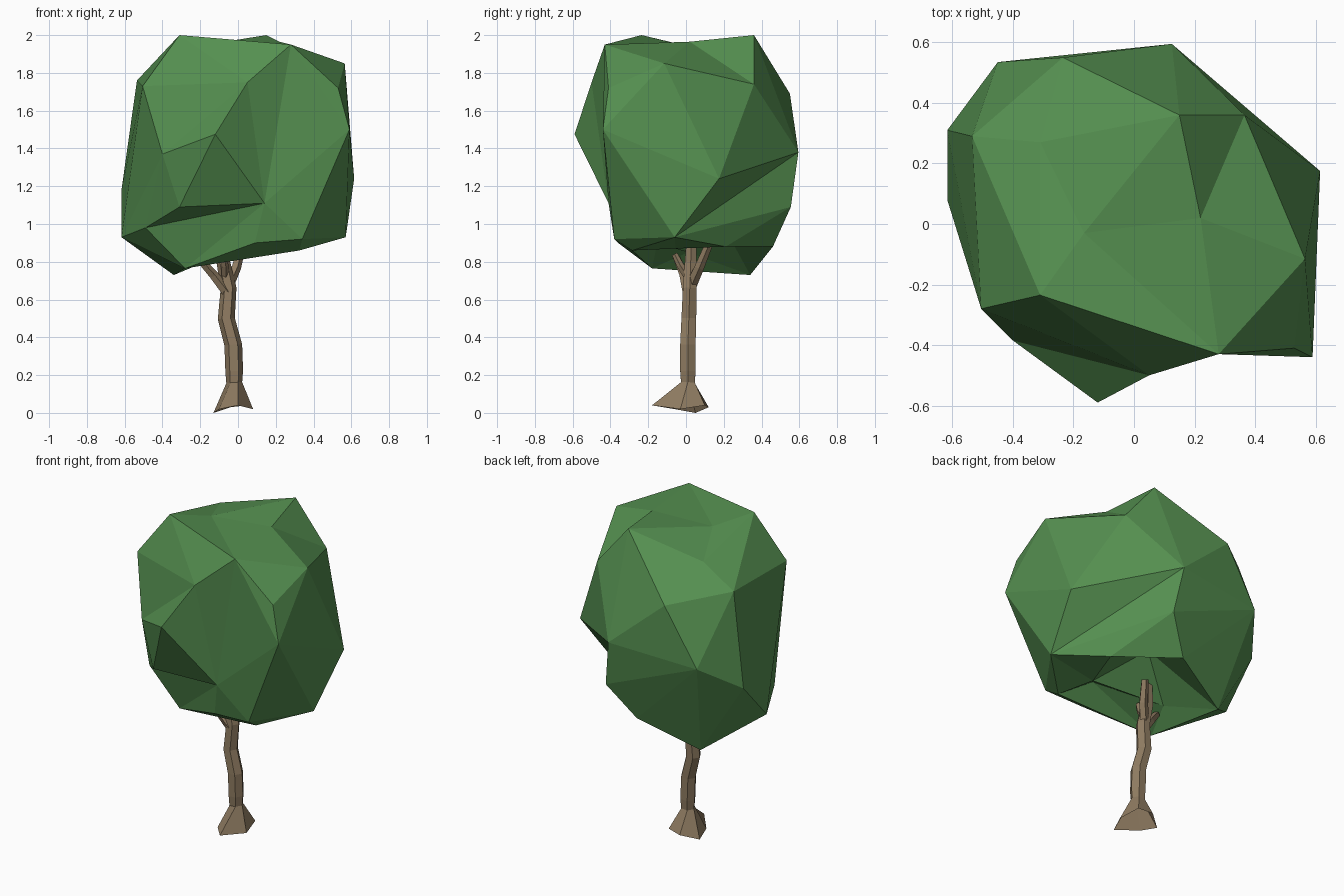
import bpy, bmesh, math
from mathutils import Vector

if "Cube" in bpy.data.objects:
    bpy.data.objects.remove(bpy.data.objects["Cube"])


def material(name, colour):
    m = bpy.data.materials.new(name)
    m.diffuse_color = (*colour, 1)
    m.use_nodes = True
    m.node_tree.nodes["Principled BSDF"].inputs["Base Color"].default_value = m.diffuse_color
    return m


LEAF = material("leaf green", (0.09, 0.275, 0.08))
BARK = material("bark brown", (0.275, 0.2, 0.12))


def finish(bm, name, mat):
    bmesh.ops.recalc_face_normals(bm, faces=bm.faces[:])
    mesh = bpy.data.meshes.new(name)
    bm.to_mesh(mesh)
    bm.free()
    mesh.materials.append(mat)
    obj = bpy.data.objects.new(name, mesh)
    bpy.context.collection.objects.link(obj)
    return obj


def stem(name, path, sides=6, base=None):
    """Faceted tube along (x, y, z, radius) points, with an optional open flared base ring."""
    bm = bmesh.new()
    pts = [Vector(p[:3]) for p in path]
    turn = Vector((0, 0, 1)).rotation_difference(pts[-1] - pts[0])
    rings = [[bm.verts.new(b) for b in base]] if base else []
    for c, p in zip(pts, path):
        ring = []
        for i in range(sides):
            a = math.tau * i / sides
            ring.append(bm.verts.new(c + turn @ Vector((p[3] * math.cos(a), p[3] * math.sin(a), 0))))
        rings.append(ring)
    for lo, hi in zip(rings, rings[1:]):
        for i in range(sides):
            j = (i + 1) % sides
            bm.faces.new((lo[i], lo[j], hi[j], hi[i]))
    bm.faces.new(rings[-1])
    return finish(bm, name, BARK)


# Trunk with spreading root flare
stem("trunk", [(-.02, .01, .16, .042), (-.02, .01, .22, .047), (-.025, .01, .36, .047),
               (-.062, .015, .5, .045), (-.05, .02, .66, .042), (-.078, .025, .8, .036),
               (-.075, .03, .96, .028)],
     base=[(.08, -.03, .02), (.05, .1, .04), (-.04, .12, .03),
           (-.13, .05, 0), (-.1, -.06, .02), (0, -.18, .04)])

# Branches
stem("left_branch", [(-.06, .01, .64, .03), (-.13, -.01, .73, .026), (-.21, -.05, .82, .02)], 5)
stem("right_branch", [(-.05, .03, .68, .03), (-.01, .07, .77, .027), (.02, .12, .89, .022)], 5)
stem("front_branch", [(-.07, .01, .72, .022), (-.07, -.03, .78, .02), (-.08, -.06, .84, .016)], 5)

# Leaf crown: corner points of the faceted clump
CORNERS = [
    # 0-6 top, including shallow dips
    (-.31, -.235, 2), (.15, .36, 2), (.28, -.43, 1.95), (.22, .02, 1.965),
    (-.165, -.03, 1.95), (-.31, .27, 1.88), (.565, -.115, 1.85),
    # 7-12 shoulder
    (-.535, .29, 1.76), (-.505, -.28, 1.73), (.53, -.41, 1.72), (.05, -.5, 1.75),
    (.365, .36, 1.74), (-.235, .55, 1.69),
    # 13-19 waist
    (.59, -.44, 1.5), (-.12, -.59, 1.475), (-.4, -.385, 1.37), (.125, .595, 1.38),
    (-.45, .535, 1.34), (.615, .175, 1.24), (-.617, .31, 1.18),
    # 20-24 lower side, with the front shelf
    (.14, -.41, 1.11), (-.31, -.4, 1.09), (.17, .555, 1.09), (-.49, -.18, .98),
    (-.617, .08, .93),
    # 25-31 bottom rim
    (.57, -.06, .93), (.34, -.38, .92), (.09, -.36, .9), (.35, .21, .88),
    (.02, .46, .88), (-.28, -.18, .765), (-.34, .34, .73),
    # 32-36 hollow around the branches
    (.03, .16, 1.06), (.26, -.055, .87), (-.21, .01, .85), (.325, -.285, .86),
    (.187, -.145, .93),
]
# Creases that must run between two corners
CREASES = [(2, 20), (13, 20), (10, 8), (10, 2), (10, 14), (10, 15), (3, 11), (3, 1), (3, 6),
           (4, 5), (12, 1), (23, 20), (21, 20), (14, 21), (13, 26), (25, 16), (25, 22),
           (33, 35), (33, 28), (33, 25), (30, 35), (30, 31), (36, 34), (36, 35),
           (36, 33), (36, 30), (34, 30), (34, 31)]
centre = Vector((0, 0, 1.35))
bm = bmesh.new()
verts = []
for c in CORNERS:
    v = Vector(c) - centre
    # skin the corners on a rounded copy so that dips stay part of the surface
    verts.append(bm.verts.new(v.normalized() * max(v.length, .62) ** .25))
bmesh.ops.convex_hull(bm, input=verts)


def crosses(a, b, c, d):
    """True if the arcs a-b and c-d cross, seen from the crown's centre."""
    n, m = a.cross(b), c.cross(d)
    return (n.dot(c) * n.dot(d) < 0 and m.dot(a) * m.dot(b) < 0
            and (a + b).dot(c + d) > 0)


# Turn the edges that cross a wanted crease
for i, j in CREASES:
    a, b = verts[i], verts[j]
    for step in range(12):
        if bm.edges.get((a, b)):
            break
        for e in list(bm.edges):
            c, d = e.verts
            if {a, b} & {c, d} or len(e.link_faces) != 2 or not crosses(a.co, b.co, c.co, d.co):
                continue
            p, q = [next(v for v in f.verts if v not in e.verts) for f in e.link_faces]
            if crosses(p.co, q.co, c.co, d.co) and not bm.edges.get((p, q)):
                if bmesh.utils.edge_rotate(e, True):
                    break
for v, c in zip(verts, CORNERS):
    v.co = c
bmesh.ops.delete(bm, geom=[v for v in bm.verts if not v.link_faces], context='VERTS')
finish(bm, "leaf_crown", LEAF)
